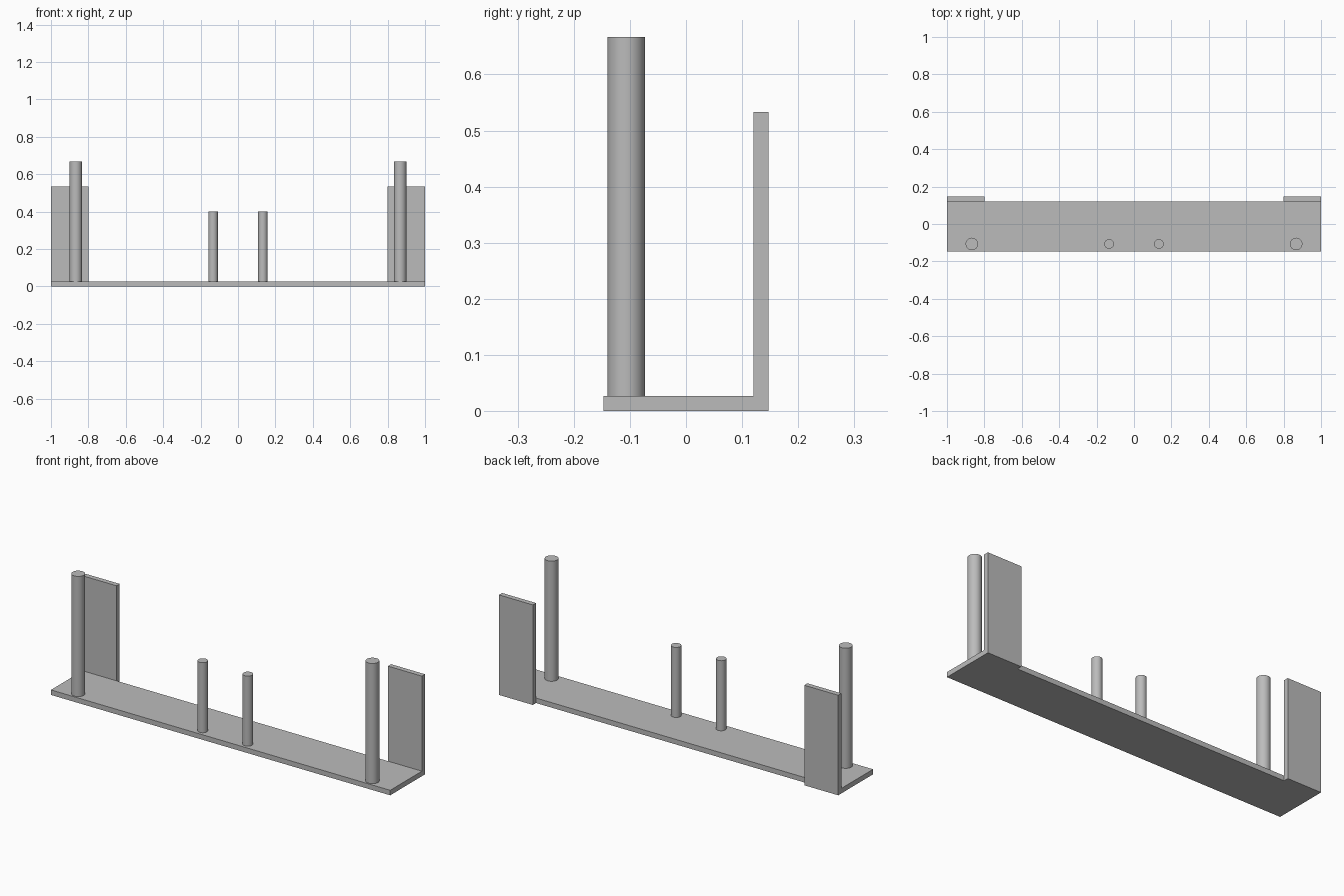
import bpy, bmesh, math
from mathutils import Matrix, Vector

cube = bpy.data.objects.get("Cube")
if cube:
    bpy.data.objects.remove(cube, do_unlink=True)

grey = bpy.data.materials.new("plain grey")
grey.use_nodes = True
color = (0.5, 0.5, 0.5, 1)
grey.diffuse_color = color
grey.node_tree.nodes["Principled BSDF"].inputs["Base Color"].default_value = color


def add_object(name, bm):
    mesh = bpy.data.meshes.new(name)
    bm.to_mesh(mesh)
    bm.free()
    mesh.materials.append(grey)
    obj = bpy.data.objects.new(name, mesh)
    bpy.context.collection.objects.link(obj)
    return obj


def box(name, low, high):
    low, high = Vector(low), Vector(high)
    bm = bmesh.new()
    bmesh.ops.create_cube(bm, size=1, matrix=Matrix.Translation((low + high) / 2)
                          @ Matrix.Diagonal((high - low).to_4d()))
    return add_object(name, bm)


def post(name, x, y, radius, bottom, top):
    bm = bmesh.new()
    bmesh.ops.create_cone(bm, cap_ends=True, segments=48, radius1=radius, radius2=radius,
                          depth=top - bottom,
                          matrix=Matrix.Translation((x, y, (bottom + top) / 2)))
    obj = add_object(name, bm)
    bpy.ops.object.select_all(action="DESELECT")
    obj.select_set(True)
    bpy.context.view_layer.objects.active = obj
    bpy.ops.object.shade_smooth_by_angle(angle=math.radians(30))


# Base plate
thick = 0.0267
back = 0.12
box("base_plate", (-1, -0.1467, 0), (1, back, thick))

# Mirrored uprights: back panels, tall outer posts, short inner posts
for side, s in (("left", 1), ("right", -1)):
    box(side + "_back_panel", (s * 0.9 - 0.1, back, 0), (s * 0.9 + 0.1, back + thick, 0.533))
    post(side + "_outer_post", s * 0.867, -0.1067, 0.0333, thick, 0.667)
    post(side + "_inner_post", s * 0.133, -0.1067, 0.0253, thick, 0.4)
